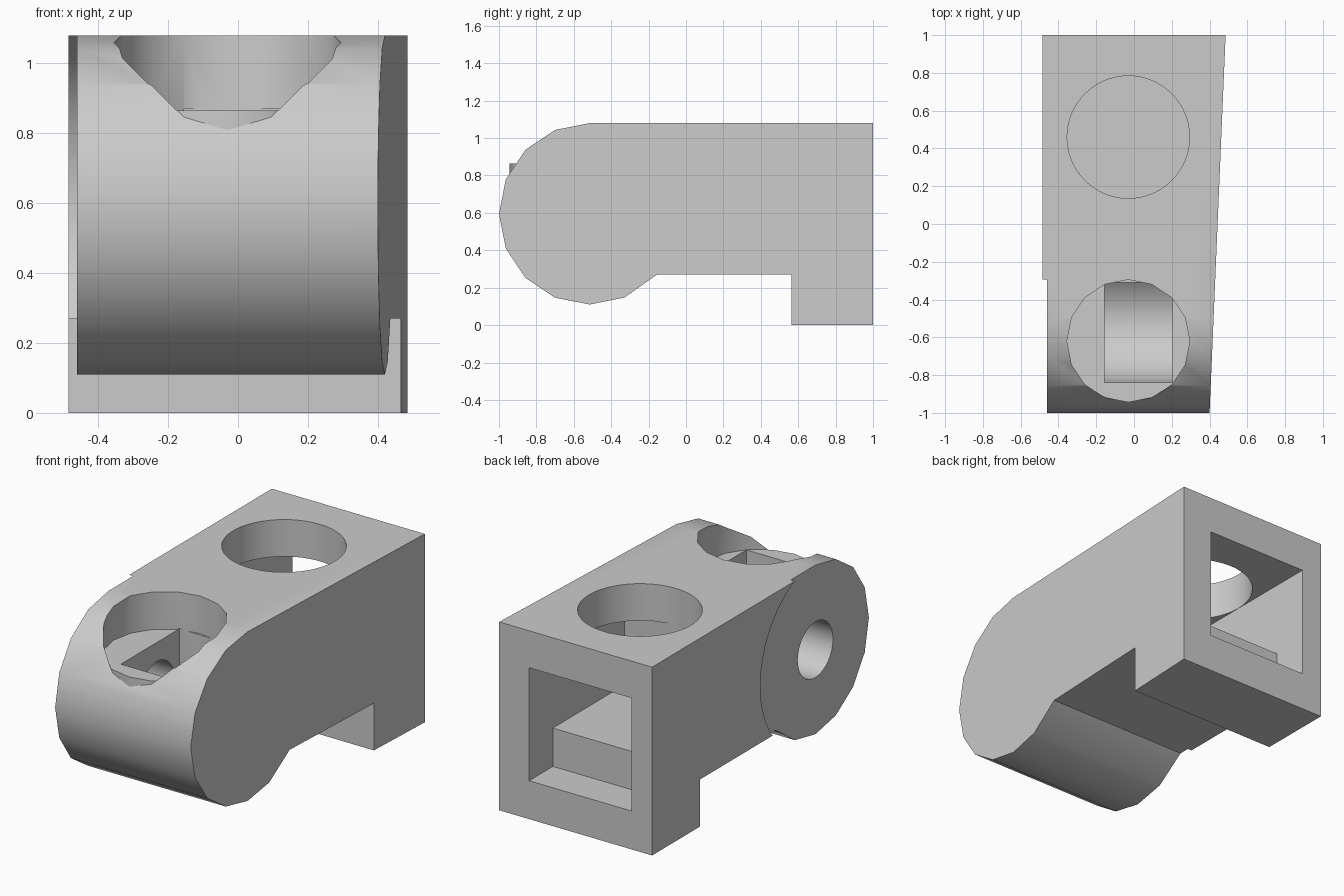
import bpy, bmesh
from math import pi, cos, sin
from mathutils import Matrix

cube = bpy.data.objects.get("Cube")
if cube:
    bpy.data.objects.remove(cube, do_unlink=True)

grey = bpy.data.materials.new("plain_grey")
grey.use_nodes = True
grey.diffuse_color = (0.6, 0.6, 0.6, 1)
grey.node_tree.nodes["Principled BSDF"].inputs["Base Color"].default_value = (0.6, 0.6, 0.6, 1)

AXLE_Y, AXLE_Z = -0.515, 0.595   # centre of the rounded nose
MID_X = -0.03                    # centre line of the bores
BORE = 0.325


def make_object(name, bm):
    bmesh.ops.recalc_face_normals(bm, faces=bm.faces)
    mesh = bpy.data.meshes.new(name)
    bm.to_mesh(mesh)
    bm.free()
    mesh.materials.append(grey)
    obj = bpy.data.objects.new(name, mesh)
    bpy.context.collection.objects.link(obj)
    return obj


def prism(name, profile, x0, x1):
    """Extrude a (y, z) profile along x."""
    bm = bmesh.new()
    face = bm.faces.new([bm.verts.new((x0, y, z)) for y, z in profile])
    out = bmesh.ops.extrude_face_region(bm, geom=[face])
    for v in out["geom"]:
        if isinstance(v, bmesh.types.BMVert):
            v.co.x = x1
    return make_object(name, bm)


def cylinder(name, radius, sides, start, length, along_x=False):
    bm = bmesh.new()
    m = Matrix.Translation((0, 0, length / 2))
    if along_x:
        m = Matrix.Rotation(pi / 2, 4, 'Y') @ m
    bmesh.ops.create_cone(bm, cap_ends=True, segments=sides, radius1=radius,
                          radius2=radius, depth=length,
                          matrix=Matrix.Translation(start) @ m)
    return make_object(name, bm)


def combine(target, tool, operation):
    mod = target.modifiers.new(tool.name, 'BOOLEAN')
    mod.operation = operation
    mod.solver = 'EXACT'
    mod.object = tool
    bpy.context.view_layer.objects.active = target
    bpy.ops.object.modifier_apply(modifier=mod.name)
    bpy.data.objects.remove(tool, do_unlink=True)


def arc(radius, first, last):
    """Points on a 16-sided circle about the axle."""
    return [(AXLE_Y + radius * cos(i * pi / 8), AXLE_Z + radius * sin(i * pi / 8))
            for i in range(first, last + 1)]


# Body: rounded nose, flat underside and rear foot
nose = arc(0.485, 4, 13)
body = prism("bracket_body",
             nose + [(-0.155, 0.27), (0.565, 0.27), (0.565, 0), (1, 0), (1, 1.08)],
             -0.485, 0.485)
# Tapered side
for v in body.data.vertices:
    if v.co.x > 0:
        v.co.x = 0.4425 + 0.0425 * v.co.y

# Shallow round recess on one side of the nose
combine(body, cylinder("side_recess", 0.535, 32, (-0.6, AXLE_Y, AXLE_Z), 0.14, True), 'DIFFERENCE')

# Front counterbore with a flat seat
combine(body, cylinder("seat", BORE - 0.001, 16, (MID_X, -0.62, 0.7), 0.2), 'UNION')
combine(body, cylinder("front_bore", BORE, 16, (MID_X, -0.62, 0.865), 0.5), 'DIFFERENCE')

# Round-bottomed slot below the seat
slot = arc(0.325, 8, 13) + [(-0.31, 0.36), (-0.31, 0.87), (-0.84, 0.87)]
combine(body, prism("slot", slot, -0.155, 0.205), 'DIFFERENCE')

# Axle hole
combine(body, cylinder("axle_hole", 0.16, 32, (-0.7, AXLE_Y, AXLE_Z), 0.7, True), 'DIFFERENCE')

# Stepped square tunnel from the back and round hole above it
tunnel = [(1.1, 0.22), (1.1, 0.868), (0.135, 0.868), (0.135, 0.44), (0.785, 0.44), (0.785, 0.22)]
combine(body, prism("tunnel", tunnel, MID_X - BORE, MID_X + BORE), 'DIFFERENCE')
combine(body, cylinder("top_hole", BORE - 0.001, 64, (MID_X, 0.46, 0.6), 0.8), 'DIFFERENCE')

bpy.ops.object.select_all(action='DESELECT')
body.select_set(True)
bpy.context.view_layer.objects.active = body
bpy.ops.object.shade_smooth_by_angle(angle=pi / 6)
